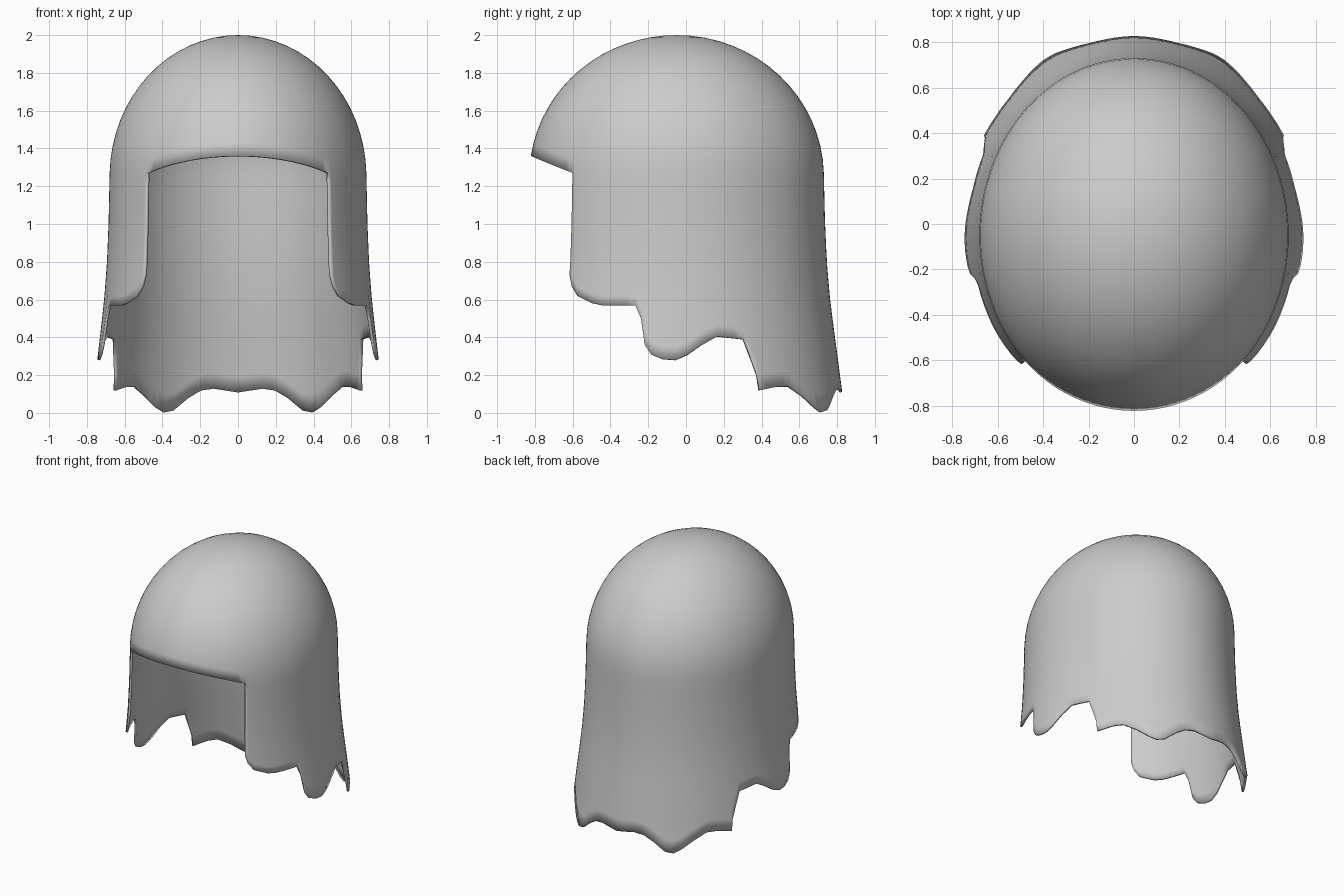
import bpy, bmesh, math

if "Cube" in bpy.data.objects:
    bpy.data.objects.remove(bpy.data.objects["Cube"])

RX, RY, RZ = 0.68, 0.78, 0.75      # dome radii
CY, CZ = -0.05, 1.25               # dome centre
BROW = 1.27                        # height where the dome meets the skirt
OPEN = 45                          # half angle of the face opening
DOME_ROWS, SKIRT_ROWS = 16, 14

# Skirt flare: height, scale of the oval section
FLARE = [(0.0, 1.15), (0.12, 1.122), (0.28, 1.096), (0.4, 1.075), (0.6, 1.042),
         (0.8, 1.02), (1.0, 1.008), (1.25, 1.0)]

# Ragged hem: angle from the front in degrees, height
HEM = [(45, 0.73), (46.5, 0.67), (49.5, 0.62), (56.8, 0.58), (61, 0.57), (74.5, 0.57),
       (76.8, 0.5), (78.5, 0.36), (80.9, 0.31), (85, 0.285), (89.5, 0.28), (93.7, 0.305),
       (99.2, 0.36), (104.9, 0.405), (115, 0.39), (118, 0.27), (119.6, 0.2), (120.2, 0.12),
       (128, 0.14), (133, 0.14), (139.5, 0.09), (145.6, 0.03), (149.2, 0.005),
       (153.4, 0.015), (159.5, 0.08), (164.8, 0.12), (170, 0.13), (180, 0.11)]


def lerp_table(table, v):
    for (a, fa), (b, fb) in zip(table, table[1:]):
        if v <= b:
            return fa + (fb - fa) * (v - a) / (b - a)
    return table[-1][1]


def section_scale(z):
    if z >= CZ:
        return math.sqrt(max(0, 1 - ((z - CZ) / RZ) ** 2))
    return lerp_table(FLARE, z)


def point(angle, z):
    t, s = math.radians(angle), section_scale(z)
    x = 0 if angle in (0, 180) else RX * s * math.sin(t)
    return (x, CY - RY * s * math.cos(t), z)


def brow_height(angle):
    # the brow arches up towards the front
    if angle >= OPEN:
        return BROW
    c = math.cos(math.radians(OPEN))
    return BROW + 0.09 * (math.cos(math.radians(angle)) - c) / (1 - c)


# Columns around one half
angles = [OPEN * i / 12 for i in range(12)]
for (a, _), (b, _) in zip(HEM, HEM[1:]):
    n = max(1, math.ceil((b - a) / 4))
    angles += [a + (b - a) * i / n for i in range(n)]
angles.append(180)

bm = bmesh.new()
pole = bm.verts.new((0, CY, CZ + RZ))
columns = []
for a in angles:
    brow = brow_height(a)
    end = math.acos((brow - CZ) / RZ)
    heights = [CZ + RZ * math.cos(end * k / DOME_ROWS) for k in range(1, DOME_ROWS + 1)]
    if a >= OPEN:
        hem = lerp_table(HEM, a)
        heights += [brow + (hem - brow) * k / SKIRT_ROWS for k in range(1, SKIRT_ROWS + 1)]
    columns.append([bm.verts.new(point(a, z)) for z in heights])

for left, right in zip(columns, columns[1:]):
    bm.faces.new((pole, left[0], right[0]))
    for k in range(min(len(left), len(right)) - 1):
        bm.faces.new((left[k], left[k + 1], right[k + 1], right[k]))
for f in bm.faces:
    f.smooth = True

mesh = bpy.data.meshes.new("hood")
bm.to_mesh(mesh)
bm.free()
hood = bpy.data.objects.new("hood", mesh)
bpy.context.collection.objects.link(hood)

grey = bpy.data.materials.new("light grey")
grey.diffuse_color = (0.6, 0.6, 0.6, 1)
grey.use_nodes = True
grey.node_tree.nodes["Principled BSDF"].inputs["Base Color"].default_value = grey.diffuse_color
mesh.materials.append(grey)

# Other half and a thin wall
mirror = hood.modifiers.new("mirror", 'MIRROR')
mirror.use_clip = True
wall = hood.modifiers.new("wall", 'SOLIDIFY')
wall.thickness = 0.015
wall.offset = -1
